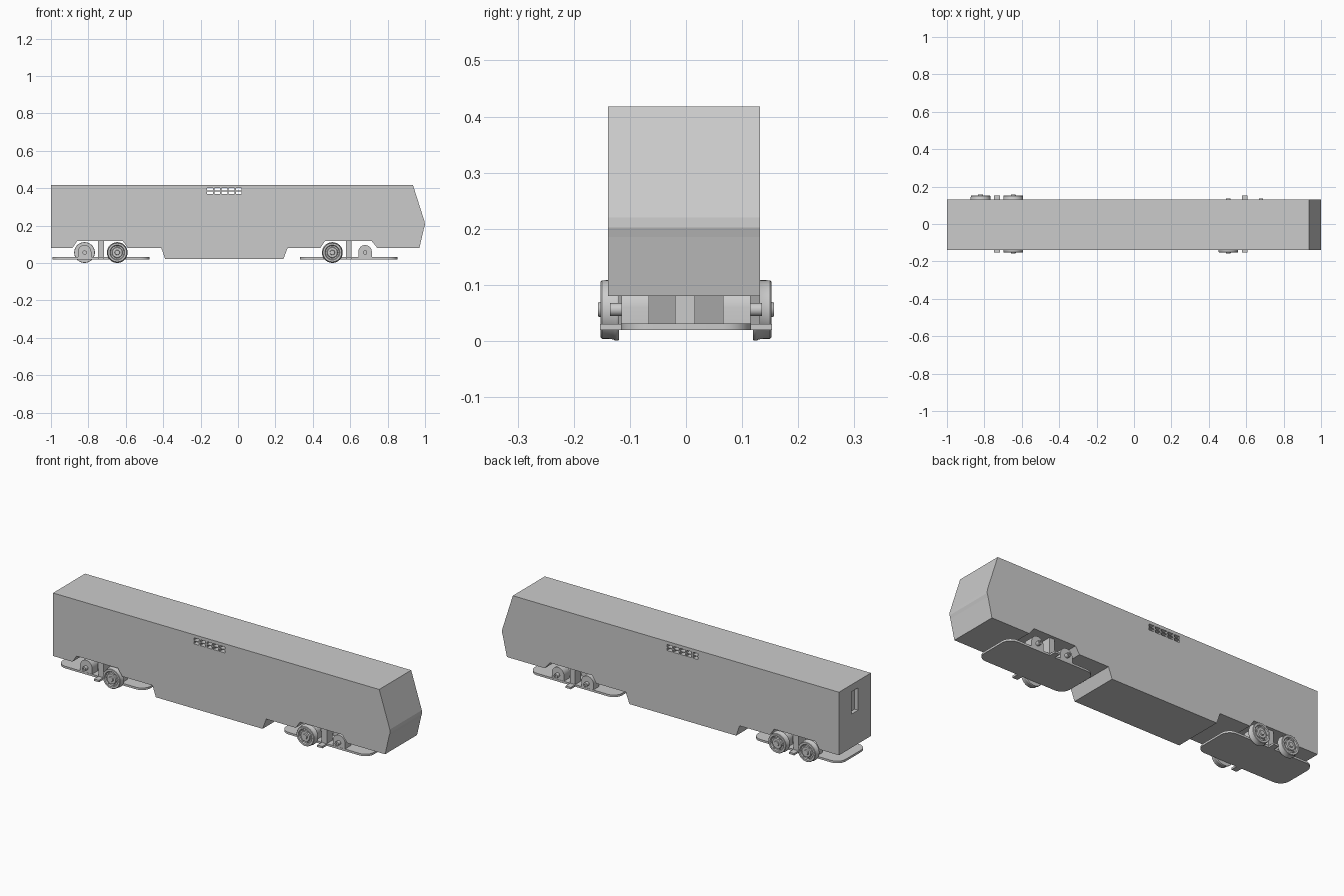
import bpy, bmesh, math
from mathutils import Matrix, Vector

cube = bpy.data.objects.get("Cube")
if cube:
    bpy.data.objects.remove(cube, do_unlink=True)

grey = bpy.data.materials.new("light grey")
grey.use_nodes = True
grey.diffuse_color = (0.6, 0.6, 0.6, 1)
grey.node_tree.nodes["Principled BSDF"].inputs["Base Color"].default_value = (0.6, 0.6, 0.6, 1)


def finish(name, bm):
    bmesh.ops.recalc_face_normals(bm, faces=bm.faces)
    mesh = bpy.data.meshes.new(name)
    bm.to_mesh(mesh)
    bm.free()
    mesh.materials.append(grey)
    ob = bpy.data.objects.new(name, mesh)
    bpy.context.collection.objects.link(ob)
    return ob


def add_box(bm, x0, x1, y0, y1, z0, z1):
    size = Matrix.Diagonal((x1 - x0, y1 - y0, z1 - z0, 1))
    mid = Vector((x0 + x1, y0 + y1, z0 + z1)) / 2
    bmesh.ops.create_cube(bm, size=1, matrix=Matrix.Translation(mid) @ size)


def box(name, *bounds):
    bm = bmesh.new()
    add_box(bm, *bounds)
    return finish(name, bm)


def prism(name, outline, direction):
    """Extrude a flat outline of 3D points along a direction."""
    bm = bmesh.new()
    face = bm.faces.new([bm.verts.new(p) for p in outline])
    grown = bmesh.ops.extrude_face_region(bm, geom=[face], use_keep_orig=True)
    bmesh.ops.translate(bm, vec=direction,
                        verts=[v for v in grown["geom"] if isinstance(v, bmesh.types.BMVert)])
    return finish(name, bm)


def smooth(ob):
    bpy.ops.object.select_all(action='DESELECT')
    ob.select_set(True)
    bpy.context.view_layer.objects.active = ob
    bpy.ops.object.shade_smooth_by_angle(angle=math.radians(35))


def lathe(name, profile, x, z, side, steps=32):
    """Spin (radius, y) points around an axle running along y."""
    bm = bmesh.new()
    pts = [bm.verts.new((x + r, side * y, z)) for r, y in profile]
    edges = [bm.edges.new(pair) for pair in zip(pts, pts[1:])]
    bmesh.ops.spin(bm, geom=pts + edges, cent=(x, 0, z), axis=(0, 1, 0),
                   angle=math.tau, steps=steps)
    bmesh.ops.remove_doubles(bm, verts=bm.verts, dist=0.0001)
    ob = finish(name, bm)
    smooth(ob)
    return ob


# Carriage body: side profile with bogie arches, low belly and pointed nose
BACK, FRONT = 0.132, -0.139
profile = [(-1, 0.418), (-1, 0.08), (-0.885, 0.08), (-0.86, 0.117), (-0.615, 0.117),
           (-0.59, 0.08), (-0.41, 0.08), (-0.39, 0.022), (0.243, 0.022), (0.265, 0.08),
           (0.44, 0.08), (0.465, 0.117), (0.715, 0.117), (0.745, 0.08), (0.97, 0.08),
           (0.994, 0.185), (0.999, 0.202), (0.998, 0.22), (0.935, 0.418)]
body = prism("carriage_body", [(x, FRONT, z) for x, z in profile], (0, BACK - FRONT, 0))

# Vent slots through the roof sides and the recessed end window
bm = bmesh.new()
for i in range(5):
    x = -0.165 + i * 0.0385
    for z in (0.369, 0.387):
        add_box(bm, x, x + 0.031, -0.2, 0.2, z, z + 0.014)
add_box(bm, -1.05, -0.98, -0.03, 0.024, 0.26, 0.38)
cutter = finish("opening_cutter", bm)
cut = body.modifiers.new("openings", 'BOOLEAN')
cut.object = cutter
cut.solver = 'EXACT'
cutter.hide_render = True
cutter.hide_viewport = True
cutter.display_type = 'WIRE'
bpy.context.view_layer.objects.active = body
body.select_set(True)
bpy.ops.object.modifier_apply(modifier="openings")
bpy.data.objects.remove(cutter, do_unlink=True)

AXLE_Z = 0.056
WHEEL = [(0, 0.119), (0.054, 0.119), (0.0555, 0.122), (0.0555, 0.126), (0.053, 0.13),
         (0.052, 0.15), (0.05, 0.152), (0.04, 0.152), (0.036, 0.146), (0.029, 0.146),
         (0.026, 0.152), (0.014, 0.152), (0.012, 0.157), (0, 0.157)]
AXLE_END = [(0, 0.11), (0.0115, 0.11), (0.0115, 0.135), (0.005, 0.135), (0.005, 0.13), (0, 0.13)]


def axle_box(name, x, side):
    arch = [(x - 0.036, side * 0.066, 0.031), (x + 0.036, side * 0.066, 0.031)]
    for i in range(13):
        a = math.pi * i / 12
        arch.append((x + 0.036 * math.cos(a), side * 0.066, 0.06 + 0.036 * math.sin(a)))
    smooth(prism(name, arch, (0, side * 0.049, 0)))


def wheel(x, side, name):
    lathe(name, WHEEL, x, AXLE_Z, side)
    # Ring of small bolts around the hub
    bm = bmesh.new()
    for i in range(6):
        a = math.tau * i / 6
        spot = Vector((x + 0.0325 * math.cos(a), side * 0.148, AXLE_Z + 0.0325 * math.sin(a)))
        bmesh.ops.create_cone(bm, cap_ends=True, segments=8, radius1=0.004, radius2=0.004, depth=0.008,
                              matrix=Matrix.Translation(spot) @ Matrix.Rotation(math.pi / 2, 4, 'X'))
    finish(name + "_bolts", bm)


def bogie(label, cx):
    # Rounded base plate
    outline = []
    for k, (sx, sy) in enumerate([(1, 1), (-1, 1), (-1, -1), (1, -1)]):
        for i in range(7):
            a = math.pi / 2 * (k + i / 6)
            outline.append((cx + sx * 0.21 + 0.05 * math.cos(a),
                            sy * 0.066 + 0.05 * math.sin(a), 0.02))
    smooth(prism(label + "_base_plate", outline, (0, 0, 0.011)))
    # Centre pivot and crosswise step
    box(label + "_pivot", cx - 0.0155, cx + 0.0155, -0.02, 0.016, 0.03, 0.118)
    box(label + "_step", cx - 0.0155, cx + 0.0155, -0.153, 0.153, 0.02, 0.03)
    for side, face in ((-1, "front"), (1, "back")):
        y = sorted((side * 0.066, side * 0.115))
        box(f"{label}_{face}_post", cx - 0.0155, cx + 0.0155, *y, 0.03, 0.118)
        for n, x in enumerate((cx - 0.0875, cx + 0.0875), 1):
            axle_box(f"{label}_{face}_axle_box_{n}", x, side)
            lathe(f"{label}_{face}_axle_end_{n}", AXLE_END, x, AXLE_Z, side, 20)


bogie("rear_bogie", -0.733)
bogie("nose_bogie", 0.592)

# Wheels on four of the eight axle ends
for n, (x, side) in enumerate([(-0.8205, 1), (-0.6455, 1), (-0.6455, -1), (0.5045, -1)], 1):
    wheel(x, side, f"wheel_{n}")
